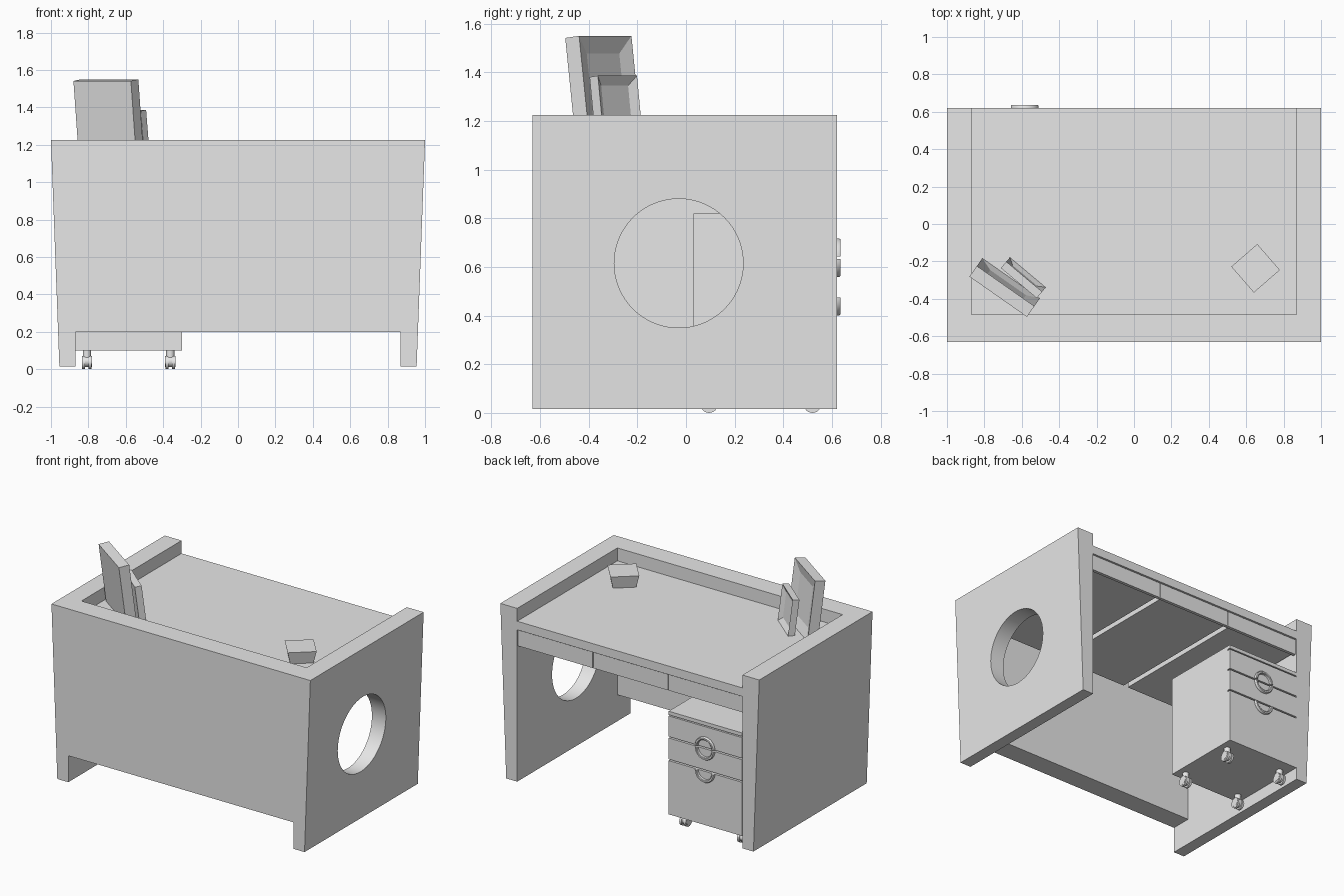
import bpy, bmesh, math
from mathutils import Matrix, Vector

if "Cube" in bpy.data.objects:
    bpy.data.objects.remove(bpy.data.objects["Cube"], do_unlink=True)

grey = bpy.data.materials.new("plain_grey")
grey.use_nodes = True
grey.diffuse_color = (0.8, 0.8, 0.8, 1)
grey.node_tree.nodes["Principled BSDF"].inputs["Base Color"].default_value = (0.8, 0.8, 0.8, 1)


def finish(name, bm, smooth=False):
    bmesh.ops.recalc_face_normals(bm, faces=bm.faces[:])
    mesh = bpy.data.meshes.new(name)
    bm.to_mesh(mesh)
    bm.free()
    mesh.materials.append(grey)
    obj = bpy.data.objects.new(name, mesh)
    bpy.context.collection.objects.link(obj)
    if smooth:
        bpy.ops.object.select_all(action='DESELECT')
        obj.select_set(True)
        bpy.context.view_layer.objects.active = obj
        bpy.ops.object.shade_smooth_by_angle(angle=math.radians(35))
    return obj


def add_box(bm, x, y, z):
    """Box spanning the given (low, high) ranges."""
    size = [hi - lo for lo, hi in (x, y, z)]
    mid = [(hi + lo) / 2 for lo, hi in (x, y, z)]
    m = Matrix.Translation(mid) @ Matrix.Diagonal((*size, 1))
    return bmesh.ops.create_cube(bm, size=1, matrix=m)["verts"]


def box(name, x, y, z):
    bm = bmesh.new()
    add_box(bm, x, y, z)
    return finish(name, bm)


def add_rod(bm, center, radius, length, axis, sides=24):
    """Capped cylinder along X or Z."""
    m = Matrix.Translation(center)
    if axis == 'X':
        m = m @ Matrix.Rotation(math.pi / 2, 4, 'Y')
    bmesh.ops.create_cone(bm, cap_ends=True, segments=sides, radius1=radius,
                          radius2=radius, depth=length, matrix=m)


INNER, FRONT, BACK, TOP = 0.87, -0.63, 0.62, 1.225


# Side panels, outer face leaning inward toward the floor
def side_panel(name, s):
    bm = bmesh.new()
    outline = [(INNER, 0.015), (0.955, 0.015), (1.0, TOP), (INNER, TOP)]
    face = bm.faces.new([bm.verts.new((s * x, FRONT, z)) for x, z in outline])
    new = bmesh.ops.extrude_face_region(bm, geom=[face])["geom"]
    bmesh.ops.translate(bm, vec=(0, BACK - FRONT, 0),
                        verts=[v for v in new if isinstance(v, bmesh.types.BMVert)])
    return finish(name, bm)


side_panel("right_side_panel", -1)
left = side_panel("left_side_panel", 1)

# Round opening through the left panel
bm = bmesh.new()
add_rod(bm, (0.93, -0.03, 0.615), 0.265, 0.4, 'X', 96)
cutter = finish("opening_cutter", bm)
cutter.hide_render = True
cut = left.modifiers.new("opening", 'BOOLEAN')
cut.operation = 'DIFFERENCE'
cut.solver = 'EXACT'
cut.object = cutter
bpy.context.view_layer.objects.active = left
left.select_set(True)
bpy.ops.object.modifier_apply(modifier=cut.name)
bpy.data.objects.remove(cutter, do_unlink=True)
bpy.ops.object.shade_smooth_by_angle(angle=math.radians(30))

# Front panel and sunken desktop
box("front_panel", (-INNER, INNER), (FRONT, -0.485), (0.2, TOP))
box("desktop", (-INNER, INNER), (-0.485, BACK), (1.075, 1.135))

# Row of three shallow drawers
width = 2 * INNER / 3
for i in range(3):
    x0 = -INNER + i * width
    bm = bmesh.new()
    add_box(bm, (x0 + 0.002, x0 + width - 0.002), (0.59, 0.612), (0.96, 1.07))
    add_box(bm, (x0 + 0.018, x0 + width - 0.018), (-0.43, 0.59), (0.965, 1.06))
    finish("desk_drawer_%d" % (i + 1), bm)

# Rolling pedestal: carcass, lid and three drawer fronts
PX = (-0.868, -0.3)
box("pedestal_body", PX, (0.03, 0.595), (0.1, 0.8))
box("pedestal_lid", PX, (0.03, BACK), (0.795, 0.82))
for i, z in enumerate([(0.1, 0.475), (0.485, 0.633), (0.643, 0.787)]):
    box("pedestal_drawer_%d" % (i + 1), PX, (0.595, BACK), z)


# Half-ring pulls on the drawer fronts
def half_ring(name, z, s, steps=24):
    bm = bmesh.new()
    section = [(0.054, BACK), (0.056, 0.633), (0.06, 0.636), (0.07, 0.636), (0.074, 0.63), (0.074, BACK)]
    rows = []
    for i in range(steps + 1):
        a = math.pi * i / steps
        rows.append([bm.verts.new((-0.584 + r * math.cos(a), y, z + s * r * math.sin(a)))
                     for r, y in section])
    n = len(section)
    for a, b in zip(rows, rows[1:]):
        for k in range(n):
            bm.faces.new((a[k], a[(k + 1) % n], b[(k + 1) % n], b[k]))
    bm.faces.new(rows[0])
    bm.faces.new(rows[-1])
    finish(name, bm, True)


half_ring("top_drawer_pull", 0.643, 1)
half_ring("middle_drawer_pull", 0.633, -1)
half_ring("bottom_drawer_pull", 0.475, -1)

# Twin-wheel casters
for i, (x, y) in enumerate([(x, y) for x in (-0.808, -0.362) for y in (0.095, 0.52)]):
    bm = bmesh.new()
    for s in (-1, 1):
        add_rod(bm, (x + s * 0.017, y, 0.036), 0.036, 0.016, 'X')
    add_rod(bm, (x, y, 0.042), 0.03, 0.054, 'X')
    add_rod(bm, (x, y, 0.08), 0.022, 0.045, 'Z')
    finish("caster_%d" % (i + 1), bm, True)


# Leaning frames with recessed centres
def picture_frame(name, base, turn, w, h, t, border):
    bm = bmesh.new()
    add_box(bm, (-w / 2, w / 2), (-t, 0), (0, h))
    bm.normal_update()
    front = max(bm.faces, key=lambda f: f.normal.y)
    bmesh.ops.inset_region(bm, faces=[front], thickness=border)
    bmesh.ops.translate(bm, verts=front.verts[:], vec=(0, -0.02, 0))
    m = (Matrix.Translation(base) @ Matrix.Rotation(math.radians(turn), 4, 'Z')
         @ Matrix.Rotation(math.radians(7), 4, 'X'))
    bmesh.ops.transform(bm, matrix=m, verts=bm.verts[:])
    finish(name, bm)


picture_frame("large_frame", (-0.657, -0.29, 1.133), -35, 0.375, 0.42, 0.07, 0.1)
picture_frame("small_frame", (-0.567, -0.258, 1.133), -40, 0.25, 0.255, 0.045, 0.055)

# Small desk block, narrower at the base
bm = bmesh.new()
for v in add_box(bm, (-0.092, 0.092), (-0.092, 0.092), (0, 0.088)):
    if v.co.z < 0.01:
        v.co.x *= 0.8
        v.co.y *= 0.8
m = Matrix.Translation((0.65, -0.237, 1.134)) @ Matrix.Rotation(math.radians(41), 4, 'Z')
bmesh.ops.transform(bm, matrix=m, verts=bm.verts[:])
finish("desk_block", bm)
